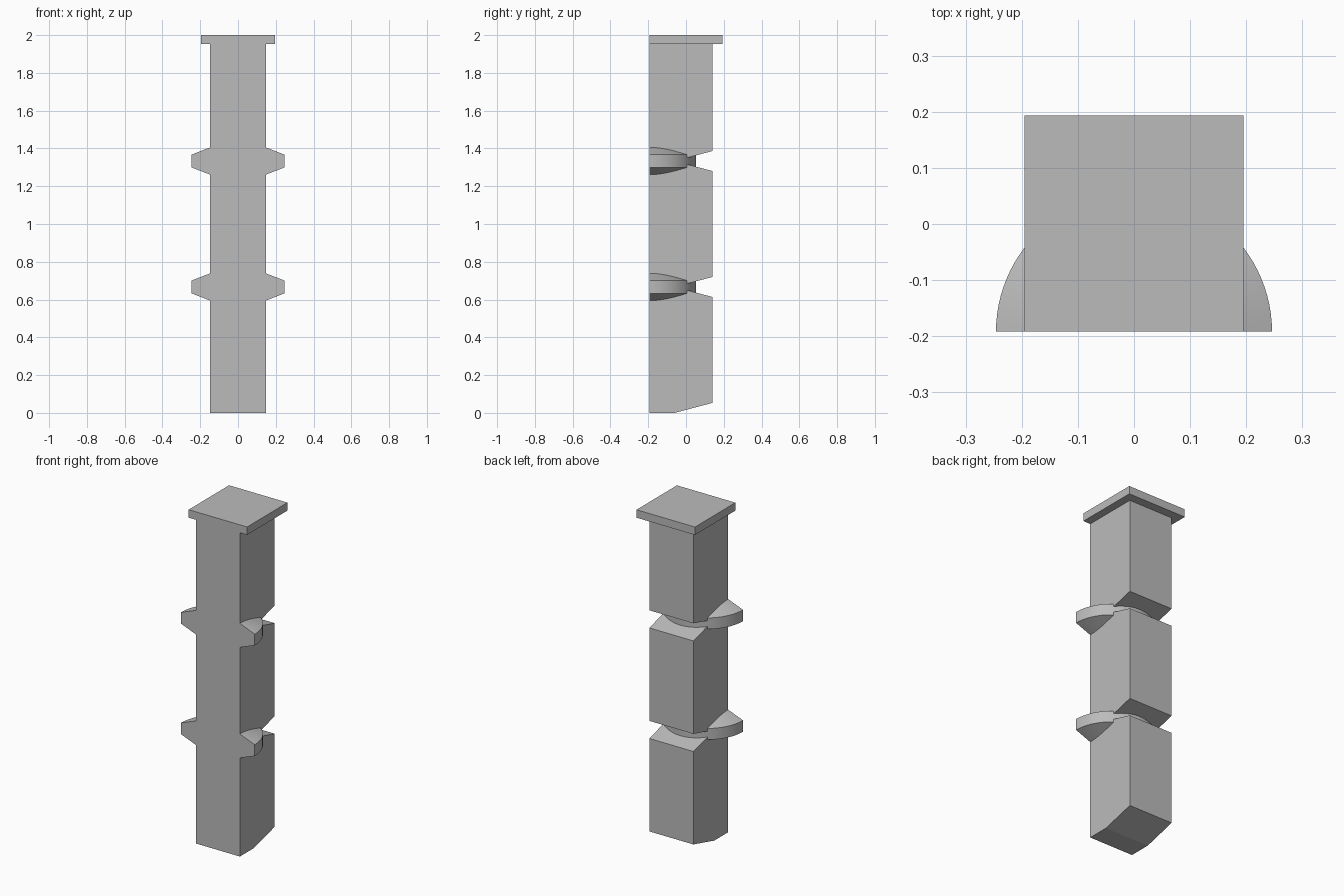
import bpy, bmesh, math

if "Cube" in bpy.data.objects:
    bpy.data.objects.remove(bpy.data.objects["Cube"])

FRONT = -0.192      # flat front plane shared by all parts
BACK = 0.14         # back of the shaft
HALF_W = 0.147      # half width of the shaft
JOINTS = (2 / 3, 4 / 3)

stone = bpy.data.materials.new("plain_grey")
stone.diffuse_color = (0.5, 0.5, 0.5, 1)
stone.use_nodes = True
stone.node_tree.nodes["Principled BSDF"].inputs["Base Color"].default_value = stone.diffuse_color


def finish(name, bm, smooth=False):
    bmesh.ops.recalc_face_normals(bm, faces=bm.faces)
    mesh = bpy.data.meshes.new(name)
    bm.to_mesh(mesh)
    bm.free()
    mesh.materials.append(stone)
    obj = bpy.data.objects.new(name, mesh)
    bpy.context.collection.objects.link(obj)
    if smooth:
        bpy.ops.object.select_all(action='DESELECT')
        obj.select_set(True)
        bpy.context.view_layer.objects.active = obj
        bpy.ops.object.shade_smooth_by_angle(angle=math.radians(30))
    return obj


def extrude_x(name, profile, half):
    """Extrude a (y, z) outline across x."""
    bm = bmesh.new()
    face = bm.faces.new([bm.verts.new((-half, y, z)) for y, z in profile])
    ext = bmesh.ops.extrude_face_region(bm, geom=[face])
    verts = [g for g in ext["geom"] if isinstance(g, bmesh.types.BMVert)]
    bmesh.ops.translate(bm, verts=verts, vec=(2 * half, 0, 0))
    return finish(name, bm)


def half_ring(name, z, steps=48):
    """Half collar with tapered top and bottom, swept behind the front plane."""
    section = [(0.14, -0.075), (0.246, -0.034), (0.246, 0.034), (0.14, 0.075)]
    bm = bmesh.new()
    rows = []
    for i in range(steps + 1):
        a = math.pi * i / steps
        rows.append([bm.verts.new((r * math.cos(a), FRONT + r * math.sin(a), z + h))
                     for r, h in section])
    for a, b in zip(rows, rows[1:]):
        for k in range(4):
            n = (k + 1) % 4
            bm.faces.new((a[k], a[n], b[n], b[k]))
    bm.faces.new(rows[0])
    bm.faces.new(rows[-1])
    return finish(name, bm, True)


# Shaft: sloped foot and a wedge notch in the back at each joint
wedge = 0.053
outline = [(FRONT, 0), (-0.06, 0), (BACK, wedge)]
for z in JOINTS:
    outline += [(BACK, z - wedge), (-0.06, z), (BACK, z + wedge)]
outline += [(BACK, 1.952), (FRONT, 1.952)]
extrude_x("shaft", outline, HALF_W)

# Square cap plate
extrude_x("cap", [(FRONT, 1.952), (0.193, 1.952), (0.193, 2.0), (FRONT, 2.0)], 0.195)

# Collars at the joints
for label, z in zip(("lower_collar", "upper_collar"), JOINTS):
    half_ring(label, z)
